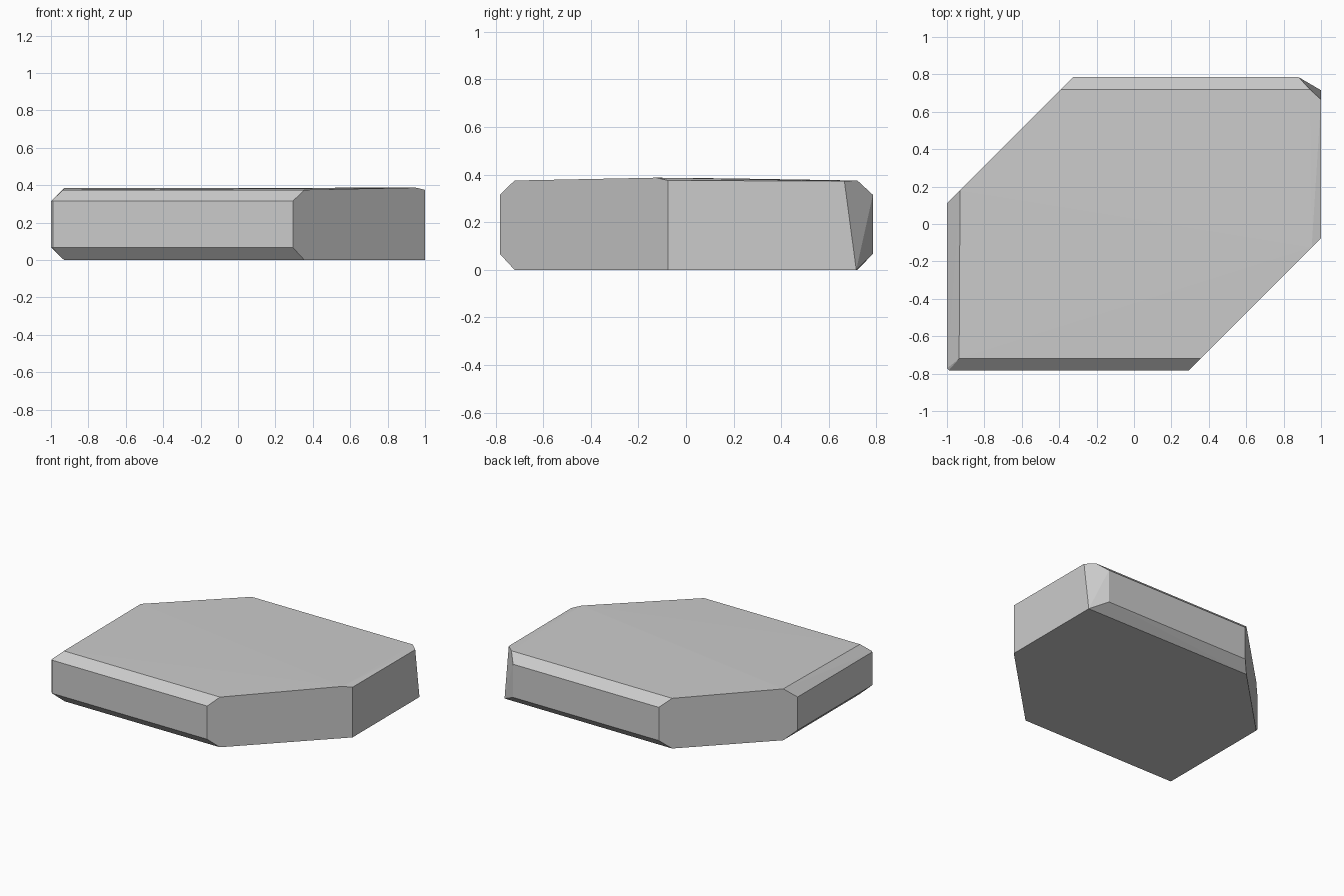
import bpy, bmesh, math

if "Cube" in bpy.data.objects:
    bpy.data.objects.remove(bpy.data.objects["Cube"])

# Bevelled slab: outlines at the foot, the two waist heights and the slightly domed top
foot = [(-0.93, -0.72), (0.355, -0.72), (1, -0.075), (1, 0.715), (-0.39, 0.72), (-0.93, 0.18)]
waist = [(-1, -0.772), (-0.99, -0.782), (0.293, -0.782), (0.88, 0.785), (-0.325, 0.785), (-1, 0.11)]
top = [(-0.935, -0.72, 0.375), (0.355, -0.72, 0.375), (0.95, -0.125, 0.387),
       (1, -0.075, 0.375), (1, 0.665, 0.373), (0.94, 0.72, 0.375),
       (-0.39, 0.72, 0.375), (-0.93, 0.18, 0.384)]

points = [(x, y, 0) for x, y in foot] + top
for z in (0.067, 0.315):
    points += [(x, y, z) for x, y in waist]

# Wrap the outlines in a convex skin with flat faces
bm = bmesh.new()
for p in points:
    bm.verts.new(p)
hull = bmesh.ops.convex_hull(bm, input=bm.verts)
loose = {g for g in hull["geom_interior"] + hull["geom_unused"] if isinstance(g, bmesh.types.BMVert)}
bmesh.ops.delete(bm, geom=list(loose), context='VERTS')
bmesh.ops.dissolve_limit(bm, angle_limit=math.radians(0.3), verts=bm.verts, edges=bm.edges)
bmesh.ops.recalc_face_normals(bm, faces=bm.faces)

mesh = bpy.data.meshes.new("stone_slab")
bm.to_mesh(mesh)
bm.free()
slab = bpy.data.objects.new("stone_slab", mesh)
bpy.context.collection.objects.link(slab)
